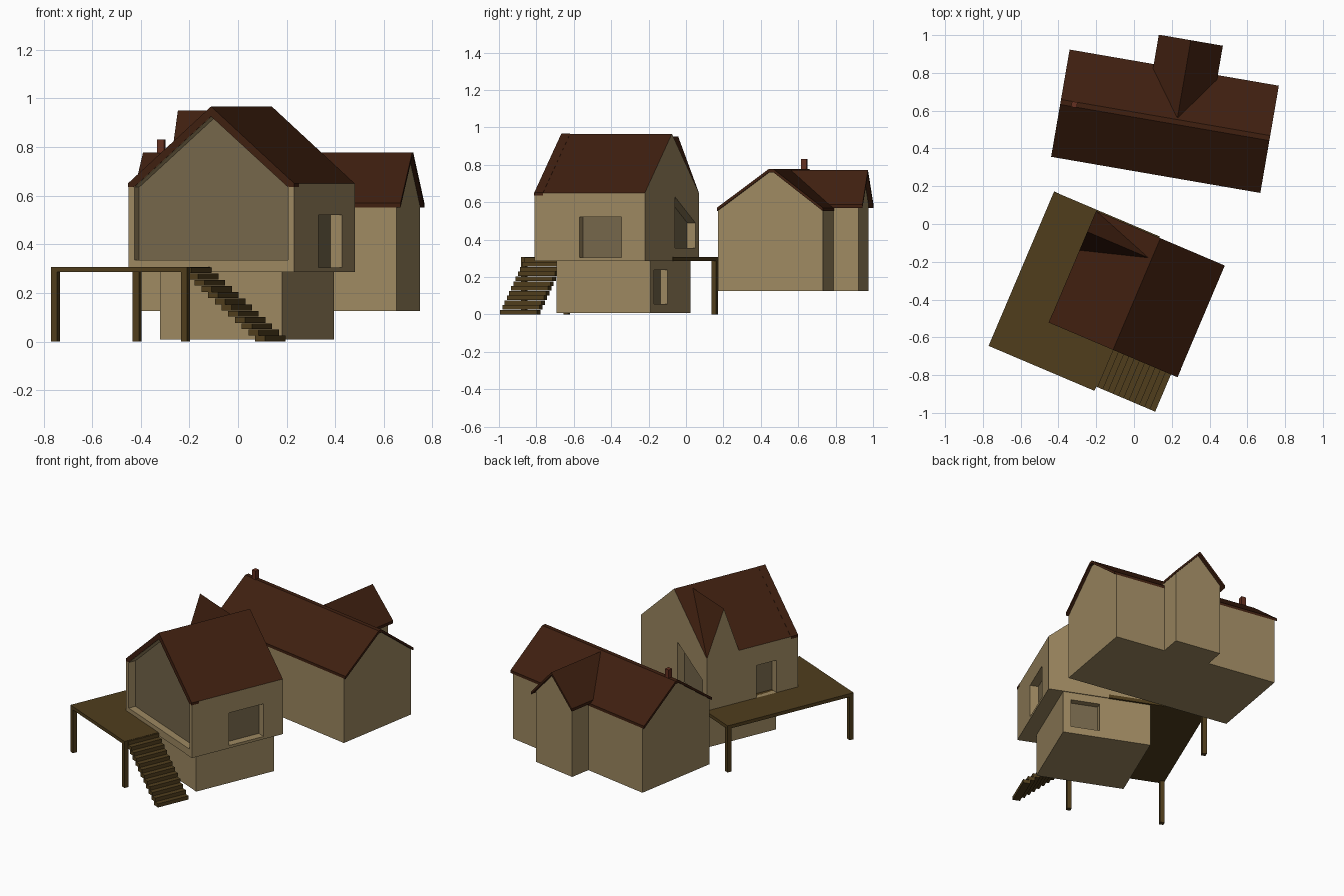
import bpy, bmesh, math
from mathutils import Matrix, Vector

if "Cube" in bpy.data.objects:
    bpy.data.objects.remove(bpy.data.objects["Cube"])


def material(name, r, g, b):
    m = bpy.data.materials.new(name)
    m.diffuse_color = (r, g, b, 1)
    m.use_nodes = True
    m.node_tree.nodes["Principled BSDF"].inputs["Base Color"].default_value = m.diffuse_color
    return m


WALL = material("plaster", 0.34, 0.25, 0.12)
PANE = material("pane", 0.18, 0.136, 0.07)
ROOF = material("roof_tile", 0.05, 0.014, 0.005)
WOOD = material("timber", 0.08, 0.048, 0.012)
BRICK = material("brick", 0.13, 0.03, 0.015)


def frame(x, y, deg):
    return Matrix.Translation((x, y, 0)) @ Matrix.Rotation(math.radians(deg), 4, 'Z')


FRONT = frame(0.015, -0.37, -23)
BACK = frame(0.164, 0.544, -9.8)


def prism(name, profile, axis, a, b, place, mat, roof=None):
    """Extrude an (across, z) profile from a to b along local 'x' or 'y'."""
    bm = bmesh.new()
    put = (lambda s, z, t: (t, s, z)) if axis == 'x' else (lambda s, z, t: (s, t, z))
    lo = [bm.verts.new(put(s, z, a)) for s, z in profile]
    hi = [bm.verts.new(put(s, z, b)) for s, z in profile]
    bm.faces.new(lo)
    bm.faces.new(hi)
    n = len(profile)
    for i in range(n):
        j = (i + 1) % n
        bm.faces.new((lo[i], lo[j], hi[j], hi[i]))
    bmesh.ops.recalc_face_normals(bm, faces=bm.faces)
    if roof:
        for f in bm.faces:
            f.material_index = 1 if f.normal.z > 0.1 else 0
    bm.transform(place)
    me = bpy.data.meshes.new(name)
    bm.to_mesh(me)
    bm.free()
    ob = bpy.data.objects.new(name, me)
    bpy.context.collection.objects.link(ob)
    if mat:
        me.materials.append(mat)
    if roof:
        me.materials.append(roof)
    return ob


def box(name, x, y, z, place, mat):
    prof = [(x[0], z[0]), (x[1], z[0]), (x[1], z[1]), (x[0], z[1])]
    return prism(name, prof, 'y', y[0], y[1], place, mat)


def rect(s0, s1, z0, z1):
    return [(s0, z0), (s1, z0), (s1, z1), (s0, z1)]


def recess(body, name, profile, axis, wall, inward, place):
    """Cut a shallow opening into a wall and close it with a pane."""
    cut = prism(name + "_cutter", profile, axis, wall - inward * 0.2, wall + inward, place, None)
    cut.hide_render = True
    mod = body.modifiers.new(name, 'BOOLEAN')
    mod.operation, mod.solver, mod.object = 'DIFFERENCE', 'EXACT', cut
    bpy.context.view_layer.update()
    ev = body.evaluated_get(bpy.context.evaluated_depsgraph_get())
    me = bpy.data.meshes.new_from_object(ev)
    body.modifiers.clear()
    body.data = me
    bpy.data.objects.remove(cut)
    prism(name, profile, axis, wall + inward * 0.94, wall + inward * 1.02, place, PANE)


# Front house: overhanging upper storey with gable roof
gable = [(-0.37, 0.287), (0.37, 0.287), (0.37, 0.65), (0, 0.966), (-0.37, 0.65)]
upper = prism("upper_storey", gable, 'y', -0.32, 0.32, FRONT, WALL, ROOF)
glass = [(-0.342, 0.335), (0.342, 0.335), (0.342, 0.635), (0, 0.925), (-0.342, 0.635)]
recess(upper, "gable_window", glass, 'y', -0.32, 0.05, FRONT)
recess(upper, "right_window", rect(-0.06, 0.184, 0.305, 0.52), 'x', 0.37, -0.055, FRONT)
recess(upper, "deck_door", rect(-0.17, -0.03, 0.307, 0.52), 'x', -0.37, 0.055, FRONT)
slant = [(-0.32, 0.355), (-0.04, 0.355), (-0.04, 0.63), (-0.32, 0.49)]
recess(upper, "slanted_window", slant, 'y', 0.32, -0.05, FRONT)
rim = [(-0.371, 0.635), (-0.371, 0.651), (0, 0.967), (0.371, 0.651), (0.371, 0.635),
       (0.342, 0.637), (0, 0.926), (-0.342, 0.637)]
prism("gable_rim", rim, 'y', -0.322, -0.271, FRONT, ROOF)

# Dormer on the left slope
prism("dormer", [(0.094, 0.65), (0.32, 0.65), (0.2, 0.95)], 'x', -0.37, -0.018,
      FRONT, WALL, ROOF)

# Ground floor
lower = box("ground_floor", (-0.266, 0.278), (-0.232, 0.315), (0.008, 0.29), FRONT, WALL)
recess(lower, "ground_window", rect(0.05, 0.23, 0.055, 0.238), 'y', 0.315, -0.042, FRONT)

# Deck on posts
box("deck", (-0.615, -0.006), (-0.56, 0.327), (0.285, 0.307), FRONT, WOOD)
for i, (x, y) in enumerate([(-0.615, -0.56), (-0.615, 0.3), (-0.034, -0.56)]):
    box(f"deck_post_{i}", (x, x + 0.028), (y, y + 0.028), (0, 0.29), FRONT, WOOD)

# Stairs
STEPS = 12
for i in range(STEPS):
    end = 0.002 + 0.331 * i / (STEPS - 1)
    top = 0.305 - 0.281 * i / (STEPS - 1)
    box(f"stair_tread_{i}", (end - 0.045, end), (-0.536, -0.321), (top - 0.024, top), FRONT, WOOD)


# Back house: walls, roof slabs, rear wing and chimney
def slab(outer, drop):
    return outer + [(s, z - drop) for s, z in reversed(outer)]


main = [(-0.285, 0.125), (0.285, 0.125), (0.285, 0.56), (0.02, 0.762), (-0.007, 0.762), (-0.285, 0.56)]
prism("main_walls", main, 'x', -0.545, 0.545, BACK, WALL)
prism("main_roof", slab([(-0.288, 0.57), (-0.007, 0.777), (0.02, 0.777), (0.288, 0.57)], 0.018),
      'x', -0.562, 0.562, BACK, ROOF)
wing = [(-0.09, 0.125), (0.215, 0.125), (0.215, 0.59), (0.062, 0.76), (-0.09, 0.59)]
prism("wing_walls", wing, 'y', 0.1, 0.422, BACK, WALL)
prism("wing_roof", slab([(-0.11, 0.588), (0.062, 0.772), (0.234, 0.588)], 0.018),
      'y', 0.03, 0.446, BACK, ROOF)
box("chimney", (-0.503, -0.473), (-0.01, 0.02), (0.7, 0.832), BACK, BRICK)
